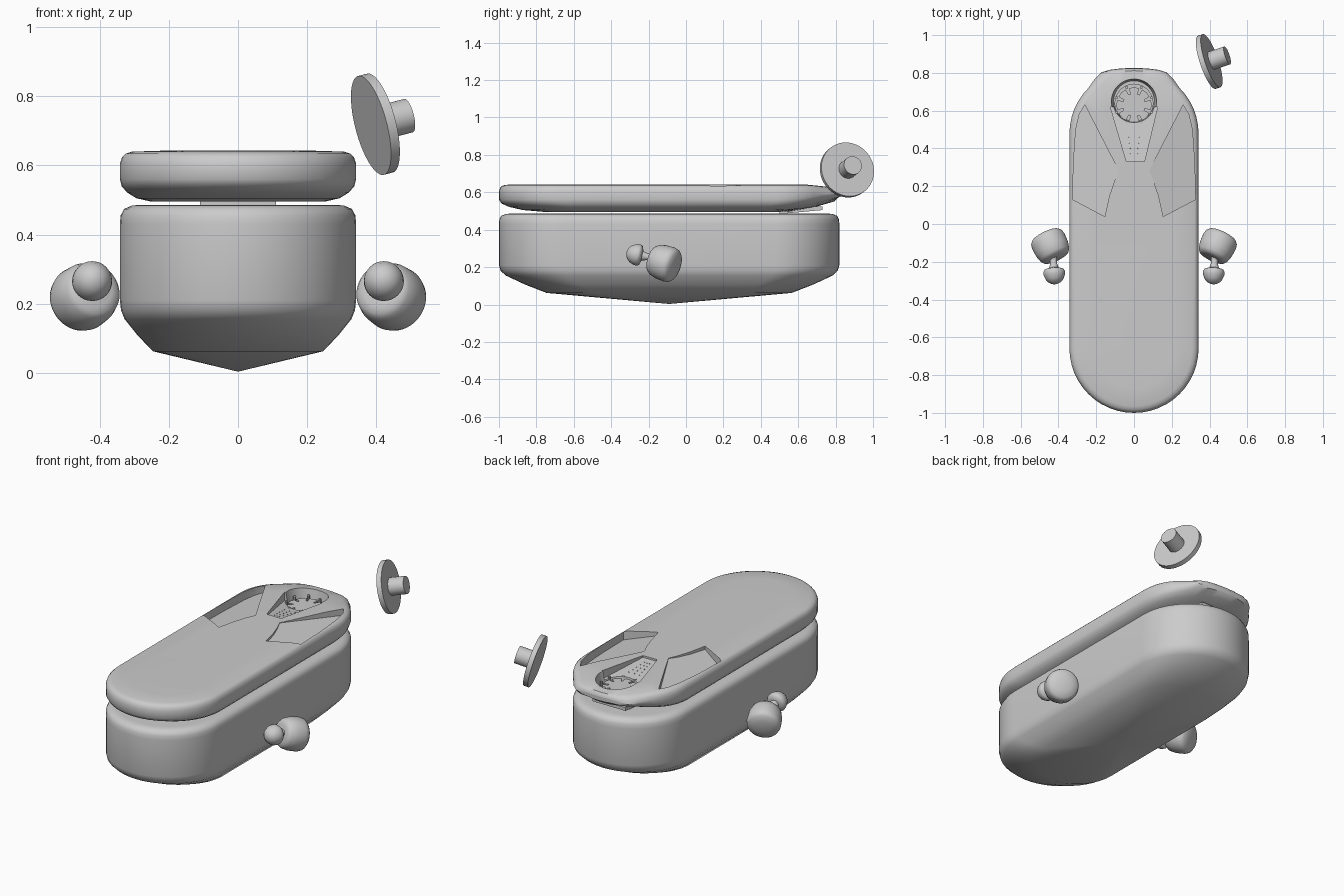
import bpy, bmesh, math
from mathutils import Vector

if "Cube" in bpy.data.objects:
    bpy.data.objects.remove(bpy.data.objects["Cube"])

YC = -0.09


def finish(name, bm, angle=40):
    bmesh.ops.recalc_face_normals(bm, faces=bm.faces)
    me = bpy.data.meshes.new(name)
    bm.to_mesh(me)
    bm.free()
    ob = bpy.data.objects.new(name, me)
    bpy.context.collection.objects.link(ob)
    smooth(ob, angle)
    return ob


def smooth(ob, angle):
    bpy.ops.object.select_all(action='DESELECT')
    ob.select_set(True)
    bpy.context.view_layer.objects.active = ob
    bpy.ops.object.shade_smooth_by_angle(angle=math.radians(angle))


def stadium(inset, scale, z, n=24):
    r, pts = 0.342 - inset, []
    for yc, start in ((0.478, 0), (-0.658, math.pi)):
        for i in range(n + 1):
            a = start + math.pi * i / n
            x, y = r * math.cos(a), yc + r * math.sin(a)
            pts.append(Vector((x * scale, YC + (y - YC) * scale, z)))
    return pts


def loft(name, rings, tip=None, angle=40):
    bm = bmesh.new()
    rows = [[bm.verts.new(p) for p in ring] for ring in rings]
    n = len(rows[0])
    for a, b in zip(rows, rows[1:]):
        for i in range(n):
            j = (i + 1) % n
            bm.faces.new((a[i], a[j], b[j], b[i]))
    bm.faces.new(rows[-1])
    if tip:
        t = bm.verts.new(tip)
        for i in range(n):
            bm.faces.new((t, rows[0][(i + 1) % n], rows[0][i]))
    else:
        bm.faces.new(rows[0])
    return finish(name, bm, angle)


def lathe(name, profile, origin, axis, n=40, angle=40):
    q = Vector(axis).normalized().to_track_quat('Z', 'Y')
    o = Vector(origin)
    rings = [[o + q @ Vector((r * math.cos(2 * math.pi * i / n), r * math.sin(2 * math.pi * i / n), h))
              for i in range(n)] for r, h in profile]
    return loft(name, rings, angle=angle)


def prism(name, outline, bottoms, top, angle=30):
    low = [Vector((x, y, z)) for (x, y), z in zip(outline, bottoms)]
    return loft(name, [low, [Vector((x, y, top)) for x, y in outline]], angle=angle)


def cut(ob, cutter):
    m = ob.modifiers.new("cut", 'BOOLEAN')
    m.operation, m.solver, m.object = 'DIFFERENCE', 'EXACT', cutter
    bpy.context.view_layer.objects.active = ob
    bpy.ops.object.modifier_apply(modifier=m.name)
    bpy.data.objects.remove(cutter)


# lower hull with shallow pointed underside
loft("lower_body", [stadium(*s) for s in (
    (0, 0.72, 0.062), (0, 0.85, 0.108), (0, 0.96, 0.155), (0, 0.99, 0.18), (0, 1, 0.21), (0, 1, 0.43),
    (0.002, 1, 0.455), (0.012, 1, 0.474), (0.035, 1, 0.484), (0.06, 1, 0.486))], (0, YC, 0.003), 60)


# lid, with its rear end flattened and raised into a lip
def shape_rear(p):
    x, y, z = p
    t = max(0, (y - 0.45) / 0.37)
    if z < 0.57:
        z += 0.04 * t * t
    elif z > 0.6:
        z -= 0.03 * t ** 4
    s = min(1, max(0, (y - 0.72) / 0.07))
    return Vector((x, y + 0.6 * (0.83 - y) * s * s * (3 - 2 * s), z))


lid = loft("lid", [[shape_rear(p) for p in stadium(*s)] for s in (
    (0, 0.73, 0.495), (0, 0.86, 0.505), (0, 0.94, 0.522), (0, 0.985, 0.54), (0, 1, 0.56),
    (0, 1, 0.605), (0.006, 1, 0.624), (0.016, 1, 0.634), (0.035, 1, 0.64), (0.13, 1, 0.643))])

# sloping side recesses cut into the lid
for s in (-1, 1):
    pts = [(0.26, 0.63), (0.08, 0.28), (0.105, 0.225), (0.13, 0.15), (0.155, 0.04),
           (0.325, 0.13), (0.32, 0.33), (0.308, 0.5), (0.29, 0.58)]
    bottoms = [0.641 - 0.055 * max(0, (x - 0.07) / 0.255) for x, y in pts]
    cut(lid, prism("side_recess_cutter", [(s * x, y) for x, y in pts], bottoms, 0.72))

# central tapered recess and round well
pts = [(-0.125, 0.62), (-0.04, 0.33), (0.055, 0.33), (0.125, 0.62)]
cut(lid, prism("centre_recess_cutter", pts, [0.59, 0.63, 0.63, 0.59], 0.72))
cut(lid, lathe("well_cutter", [(0.105, 0), (0.128, 0.13)], (0, 0.65, 0.555), (0, 0, 1)))
smooth(lid, 35)

# notched rotor in the well
gear = []
for i in range(8):
    for da, r in ((-0.30, 0.092), (0, 0.095), (0.30, 0.092), (0.31, 0.06), (0.47, 0.06)):
        a = i * math.pi / 4 + da
        gear.append((r * math.cos(a), 0.63 + r * math.sin(a)))
prism("rotor", gear, [0.55] * len(gear), 0.59)
lathe("rotor_collar", [(0.118, 0), (0.118, 0.012), (0.1, 0.012), (0.1, 0)], (0, 0.64, 0.56), (0, 0, 1))
for i in range(8):
    a = (i + 0.5) * math.pi / 4
    lathe("rotor_pin", [(0.008, 0), (0.008, 0.045)],
          (0.1 * math.cos(a), 0.63 + 0.1 * math.sin(a), 0.56), (0, 0, 1), 8)

# rows of small vent studs in the tapered recess
for row in range(5):
    for col in (-1, 0, 1):
        y = 0.37 + 0.03 * row
        z = 0.63 - 0.04 * (y - 0.33) / 0.29
        lathe("vent_stud", [(0.0035, -0.004), (0.0025, 0.003)],
              (col * (0.018 + 0.004 * row), y, z), (0, 0, 1), 8)

# thin plate between lid and hull
prism("rear_plate", [(-0.11, 0.5), (0.11, 0.5), (0.11, 0.73), (-0.11, 0.73)],
      [0.484, 0.484, 0.505, 0.505], 0.525)

# side knobs with small domed buttons
for s, side in ((-1, "left"), (1, "right")):
    axis = Vector((s * 0.42, 0.86, -0.28)).normalized()
    c = Vector((s * 0.442, -0.115, 0.222))
    lathe(side + "_knob", [(0.05, -0.075), (0.072, -0.07), (0.084, -0.055), (0.093, -0.02), (0.095, 0.03),
                           (0.09, 0.05), (0.078, 0.062), (0.045, 0.071), (0.012, 0.074)], c, axis, 40, 60)
    out = Vector((-s * 0.05, -0.97, 0.2))
    lathe(side + "_stem", [(0.024, 0), (0.018, 0.03), (0.018, 0.05), (0.026, 0.075), (0.026, 0.1)],
          (s * 0.428, -0.16, 0.245), out, 24)
    lathe(side + "_button", [(0.03, -0.008), (0.052, 0), (0.058, 0.012), (0.056, 0.03), (0.046, 0.053),
                             (0.032, 0.068), (0.015, 0.076), (0.003, 0.078)],
          (s * 0.423, -0.242, 0.262), out, 32, 60)

# detached round cap with a peg
axis = Vector((0.92, 0.31, 0.24))
lathe("cap", [(0.148, 0), (0.148, 0.028), (0.05, 0.028), (0.05, 0.118)], (0.385, 0.856, 0.716), axis, 48)
